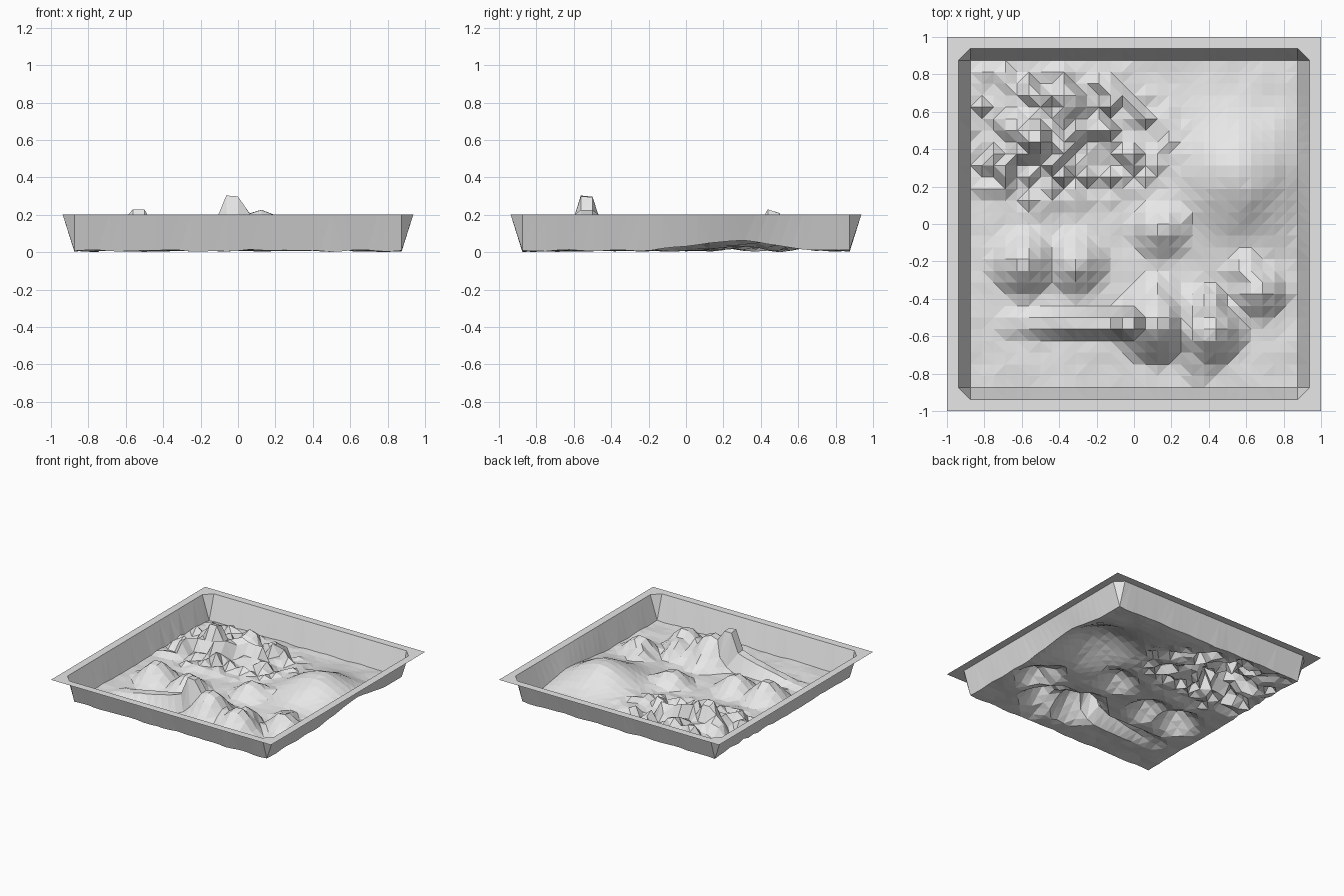
import bpy, bmesh, random
from math import exp, hypot
from mathutils import Vector, noise

if "Cube" in bpy.data.objects:
    bpy.data.objects.remove(bpy.data.objects["Cube"], do_unlink=True)

random.seed(7)
CELLS = 32
RIM = 0.205

# Hills: x, y, radius, height
HILLS = [
    (-0.59, -0.21, 0.19, 0.15), (-0.31, -0.21, 0.18, 0.12),
    (0.14, -0.03, 0.17, 0.10), (0.12, -0.53, 0.23, 0.22),
    (0.12, -0.40, 0.14, 0.12), (0.40, -0.58, 0.20, 0.17),
    (0.39, -0.44, 0.13, 0.13), (0.34, -0.75, 0.10, 0.05),
    (0.67, -0.36, 0.16, 0.12), (0.60, -0.25, 0.12, 0.07),
    (-0.53, 0.46, 0.15, 0.23),
]


def hill(x, y, cx, cy, radius, height):
    """Steep cone with a blunt top."""
    return height * max(0, min(1, 1.3 * (1 - hypot(x - cx, y - cy) / radius)))


def ridge(x, y):
    """Long spur that climbs to the tall peak."""
    if not -0.72 < x < 0.03 or not -0.6 < y < -0.46:
        return 0
    if x > -0.08:
        return 0.29
    return 0.02 + 0.14 * ((x + 0.72) / 0.64) ** 1.6


def rocks(x, y):
    """Jagged boulder field fading outward."""
    spread = max(0, 1 - hypot((x + 0.5) / 0.8, (y - 0.48) / 0.45))
    return 0.17 * min(1, 1.5 * spread) * random.random() ** 1.5


def ground(x, y):
    """Height of the tray floor."""
    edge = min(1, 0.15 + (0.875 - max(abs(x), abs(y))) / 0.13)
    base = 0.012 + 0.012 * noise.noise(Vector((x * 7, y * 7, 3)))
    dome = 0.18 * exp(-((x - 0.56) ** 2 + (y - 0.26) ** 2) / 0.082)
    tops = [hill(x, y, *h) for h in HILLS]
    return base + dome + max(tops + [ridge(x, y), rocks(x, y) * edge])


# One sheet: flat rim, sloping walls and sculpted floor
bm = bmesh.new()
bmesh.ops.create_grid(bm, x_segments=CELLS, y_segments=CELLS, size=1)
for v in bm.verts:
    x, y = v.co.x, v.co.y
    v.co.z = RIM if max(abs(x), abs(y)) > 0.9 else ground(x, y)
lowest = min(v.co.z for v in bm.verts)
for v in bm.verts:
    if v.co.z != RIM:
        v.co.z -= lowest
bmesh.ops.triangulate(bm, faces=bm.faces[:], quad_method='SHORT_EDGE')
for f in bm.faces:
    f.smooth = False

mesh = bpy.data.meshes.new("terrain_tray")
bm.to_mesh(mesh)
bm.free()
tray = bpy.data.objects.new("terrain_tray", mesh)
bpy.context.collection.objects.link(tray)

# Plain grey
grey = bpy.data.materials.new("light_grey")
grey.use_nodes = True
grey.diffuse_color = (0.8, 0.8, 0.8, 1)
grey.node_tree.nodes["Principled BSDF"].inputs["Base Color"].default_value = (0.8, 0.8, 0.8, 1)
mesh.materials.append(grey)
